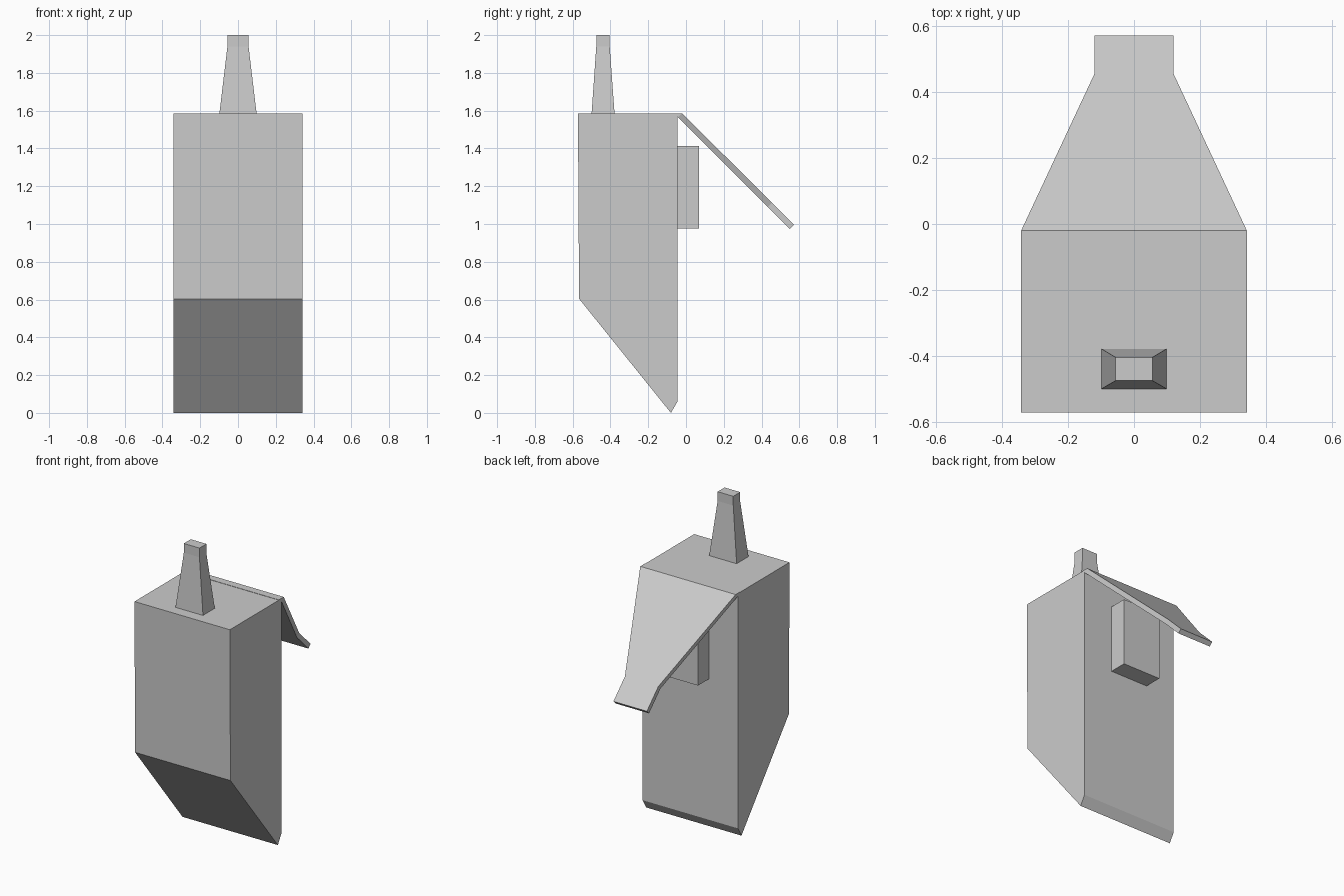
import bpy, bmesh

if "Cube" in bpy.data.objects:
    bpy.data.objects.remove(bpy.data.objects["Cube"])


def loft(name, rings):
    """Join equal-length closed rings of points into a capped solid."""
    bm = bmesh.new()
    loops = [[bm.verts.new(p) for p in ring] for ring in rings]
    n = len(loops[0])
    for a, b in zip(loops, loops[1:]):
        for i in range(n):
            j = (i + 1) % n
            bm.faces.new((a[i], a[j], b[j], b[i]))
    bm.faces.new(loops[0])
    bm.faces.new(loops[-1])
    bmesh.ops.recalc_face_normals(bm, faces=bm.faces)
    mesh = bpy.data.meshes.new(name)
    bm.to_mesh(mesh)
    bm.free()
    obj = bpy.data.objects.new(name, mesh)
    bpy.context.collection.objects.link(obj)
    return obj


def rect(hx, y0, y1, z):
    return [(-hx, y0, z), (hx, y0, z), (hx, y1, z), (-hx, y1, z)]


# Main body: side profile extruded across x
W = 0.342
body = [(-0.572, 1.584), (-0.045, 1.584), (-0.045, 0.06), (-0.08, 0.0), (-0.566, 0.604)]
loft("body", [[(x, y, z) for y, z in body] for x in (-W, W)])

# Box on the back
loft("back_box", [rect(0.135, -0.05, 0.07, z) for z in (0.975, 1.412)])

# Tapered post on top with a short straight tip
loft("top_post", [rect(0.099, -0.5, -0.378, 1.58),
                  rect(0.056, -0.475, -0.404, 1.94),
                  rect(0.056, -0.475, -0.404, 2.0)])

# Sloping back flap: hinge strip, tapering panel, narrow lip
stations = [(W, -0.07, 1.586, -0.07, 1.57),
            (W, -0.02, 1.586, -0.043, 1.566),
            (0.12, 0.455, 1.112, 0.433, 1.09),
            (0.12, 0.572, 0.996, 0.55, 0.974)]
loft("back_flap", [[(-w, yt, zt), (w, yt, zt), (w, yb, zb), (-w, yb, zb)]
                   for w, yt, zt, yb, zb in stations])
